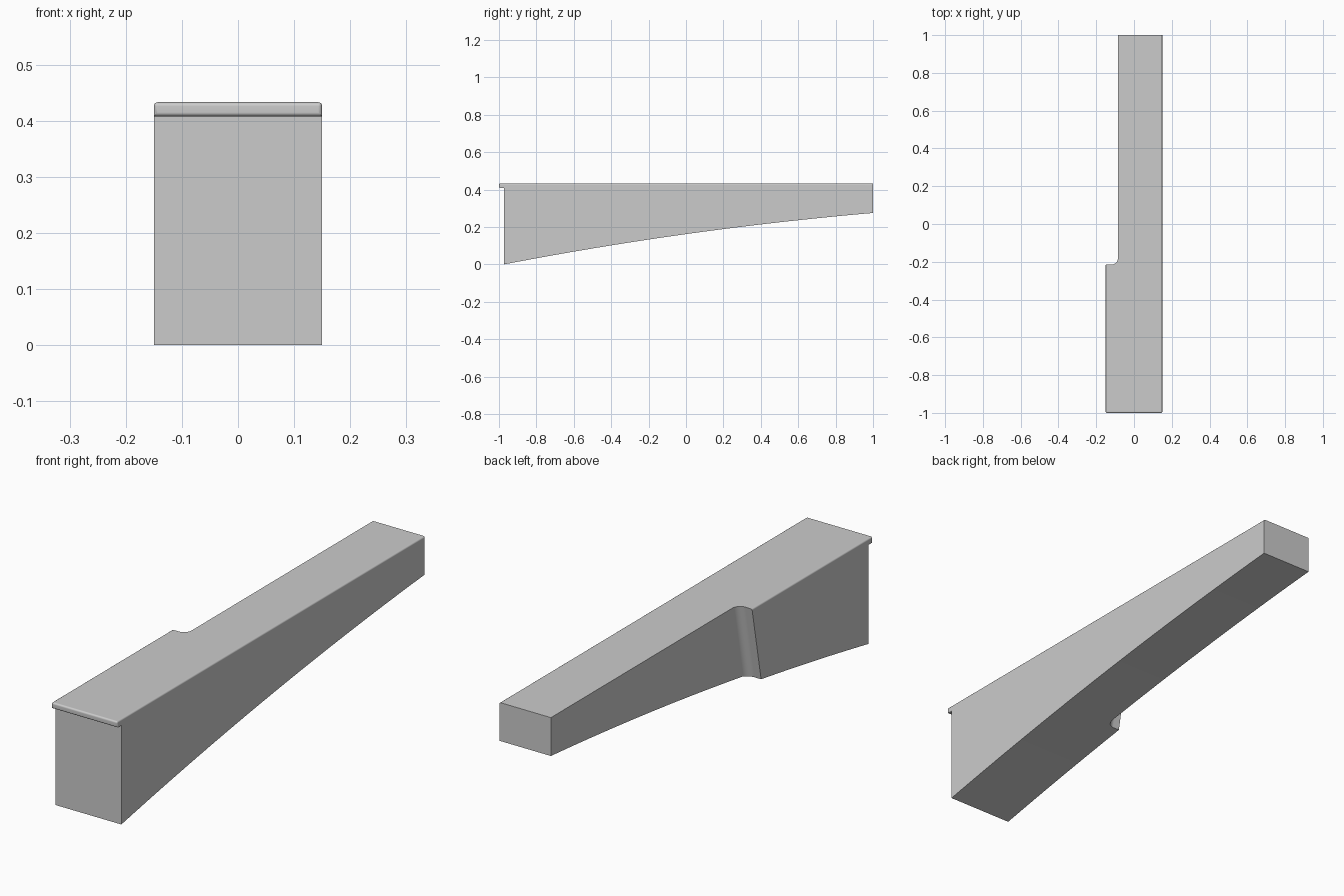
import bpy, bmesh, math

if "Cube" in bpy.data.objects:
    bpy.data.objects.remove(bpy.data.objects["Cube"])

TOP, LIP_Z, BODY_Y, HALF_W = 0.433, 0.408, -0.973, 0.15


def under(y):
    """Height of the gently curved underside."""
    return max(0.0, 0.162 + 0.140 * y - 0.027 * y * y)


def prism(name, loop, offset):
    """Closed solid made by sweeping a loop of points by an offset."""
    bm = bmesh.new()
    face = bm.faces.new([bm.verts.new(p) for p in loop])
    new = bmesh.ops.extrude_face_region(bm, geom=[face])["geom"]
    moved = [v for v in new if isinstance(v, bmesh.types.BMVert)]
    bmesh.ops.translate(bm, verts=moved, vec=offset)
    bmesh.ops.recalc_face_normals(bm, faces=bm.faces)
    mesh = bpy.data.meshes.new(name)
    obj = bpy.data.objects.new(name, mesh)
    bpy.context.collection.objects.link(obj)
    return obj, bm


# Stock: side profile with front lip, swept across the width
N = 24
profile = [(1, TOP), (-1, TOP), (-1, LIP_Z), (BODY_Y, LIP_Z)]
for i in range(N + 1):
    y = BODY_Y + (1 - BODY_Y) * i / N
    profile.append((y, under(y)))
stock, bm = prism("tapered_stock", [(-HALF_W, y, z) for y, z in profile],
                  (2 * HALF_W, 0, 0))


# Round the long top edges and the front of the lip
def rounded(e):
    a, b = (v.co for v in e.verts)
    on_top = abs(a.z - TOP) < 1e-4 and abs(b.z - TOP) < 1e-4
    on_lip = abs(a.y + 1) < 1e-4 and abs(b.y + 1) < 1e-4
    at_back = a.y > 0.99 and b.y > 0.99
    return (on_top and not at_back) or on_lip


bmesh.ops.bevel(bm, geom=[e for e in bm.edges if rounded(e)], offset=0.007,
                offset_type='OFFSET', segments=4, profile=0.5, affect='EDGES')
bmesh.ops.recalc_face_normals(bm, faces=bm.faces)
bm.to_mesh(stock.data)
bm.free()

# Side notch: leaning step with a filleted inner corner
R, X_IN, Y_STEP, LEAN = 0.035, -0.085, -0.215, 0.19
plan = [(-0.4, Y_STEP)]
for i in range(9):
    a = math.radians(-90 + 90 * i / 8)
    plan.append((X_IN - R + R * math.cos(a), Y_STEP + R + R * math.sin(a)))
plan += [(X_IN, 1.4), (-0.4, 1.4)]
z0, z1 = -0.1, 0.6
cutter, bm = prism("notch_cutter",
                   [(x, y + (z0 - TOP) * LEAN, z0) for x, y in plan],
                   (0, (z1 - z0) * LEAN, z1 - z0))
bm.to_mesh(cutter.data)
bm.free()
cutter.hide_render = True

cut = stock.modifiers.new("notch", 'BOOLEAN')
cut.operation, cut.solver, cut.object = 'DIFFERENCE', 'EXACT', cutter
bpy.context.view_layer.objects.active = stock
stock.select_set(True)
cutter.select_set(False)
bpy.ops.object.modifier_apply(modifier=cut.name)
bpy.data.objects.remove(cutter)

# Smooth rounds, crisp edges
bpy.ops.object.shade_smooth_by_angle(angle=math.radians(30))
stock.modifiers.new("even_shading", 'WEIGHTED_NORMAL').keep_sharp = True
